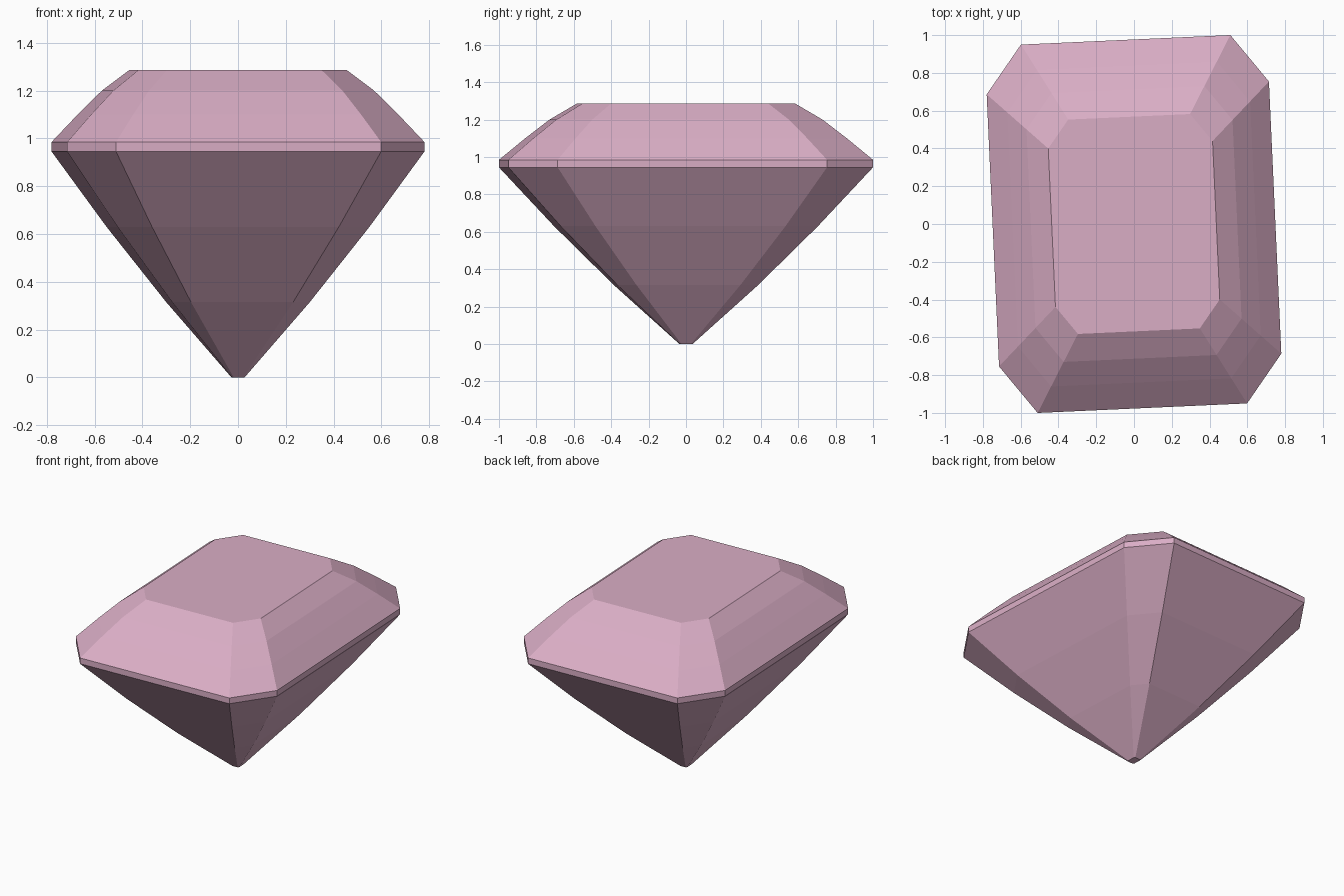
import bpy, bmesh, math
from mathutils import Matrix

if "Cube" in bpy.data.objects:
    bpy.data.objects.remove(bpy.data.objects["Cube"])

pink = bpy.data.materials.new("rose pink")
pink.diffuse_color = (0.70, 0.42, 0.56, 1)
pink.use_nodes = True
pink.node_tree.nodes["Principled BSDF"].inputs["Base Color"].default_value = pink.diffuse_color

# Outline: rectangle with cut corners, turned slightly about z
A, B, AC, BC = 0.748, 0.976, 0.555, 0.721
OUTLINE = [(A, -BC), (A, BC), (AC, B), (-AC, B),
           (-A, BC), (-A, -BC), (-AC, -B), (AC, -B)]

# (height, scale) of each step: culet, pavilion, girdle, crown, table
TIERS = [(0, 0.035), (0.315, 0.385), (0.63, 0.705), (0.945, 1),
         (0.985, 1), (1.10, 0.86), (1.20, 0.73), (1.287, 0.582)]

bm = bmesh.new()
rings = [[bm.verts.new((x * s, y * s, z)) for x, y in OUTLINE] for z, s in TIERS]
for lo, hi in zip(rings, rings[1:]):
    for i in range(8):
        j = (i + 1) % 8
        bm.faces.new((lo[i], lo[j], hi[j], hi[i]))
bm.faces.new(rings[-1])
bm.faces.new(rings[0][::-1])
bm.transform(Matrix.Rotation(math.radians(2.6), 4, 'Z'))
bmesh.ops.recalc_face_normals(bm, faces=bm.faces)

mesh = bpy.data.meshes.new("gemstone")
bm.to_mesh(mesh)
bm.free()
mesh.materials.append(pink)
gem = bpy.data.objects.new("gemstone", mesh)
bpy.context.collection.objects.link(gem)
